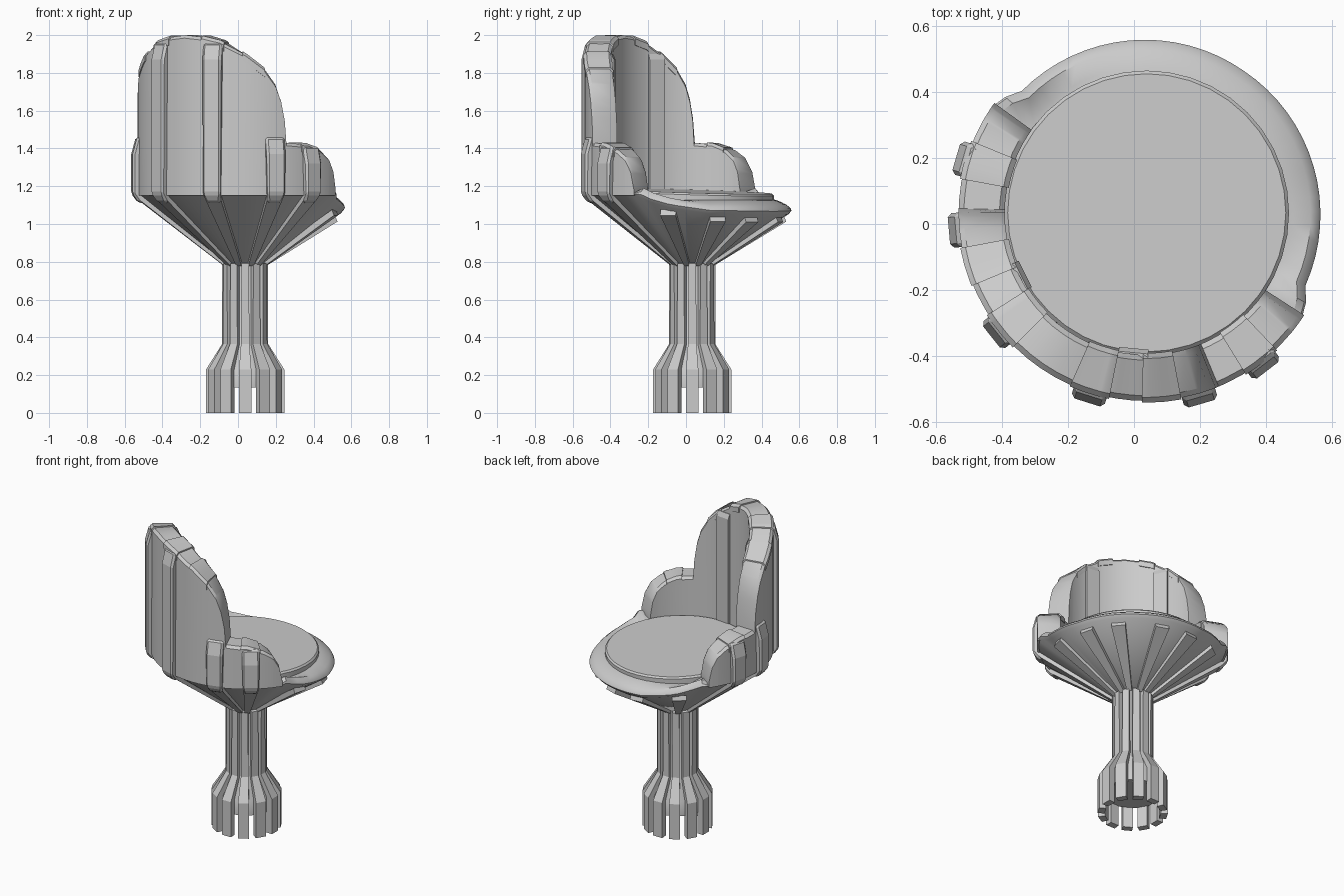
import bpy, bmesh, math
from mathutils import Matrix, Vector

cube = bpy.data.objects.get("Cube")
if cube:
    bpy.data.objects.remove(cube)

CX, CY = 0.038, 0.033          # pedestal axis
BACK = 235.6                   # azimuth of the middle of the backrest

grey = bpy.data.materials.new("plain_grey")
grey.use_nodes = True
GREY = (0.6, 0.6, 0.6, 1)
grey.diffuse_color = GREY
grey.node_tree.nodes["Principled BSDF"].inputs["Base Color"].default_value = GREY


def finish(name, bm, smooth=30):
    bmesh.ops.recalc_face_normals(bm, faces=bm.faces)
    mesh = bpy.data.meshes.new(name)
    bm.to_mesh(mesh)
    bm.free()
    mesh.materials.append(grey)
    ob = bpy.data.objects.new(name, mesh)
    bpy.context.collection.objects.link(ob)
    ob.location = (CX, CY, 0)
    if smooth:
        bpy.ops.object.select_all(action="DESELECT")
        ob.select_set(True)
        bpy.context.view_layer.objects.active = ob
        bpy.ops.object.shade_smooth_by_angle(angle=math.radians(smooth))
    return ob


def polar(r, az, z):
    a = math.radians(az)
    return Vector((r * math.cos(a), r * math.sin(a), z))


def interp(table, x):
    for (x0, y0), (x1, y1) in zip(table, table[1:]):
        if x <= x1:
            return y0 + (y1 - y0) * max(0, x - x0) / (x1 - x0)
    return table[-1][1]


def loft(name, rings, closed_section, closed_path, smooth=30):
    """Skin a list of equal-length cross-sections."""
    bm = bmesh.new()
    vs = [[bm.verts.new(p) for p in ring] for ring in rings]
    n = len(vs[0])
    for i in range(len(vs) if closed_path else len(vs) - 1):
        a, b = vs[i], vs[(i + 1) % len(vs)]
        for j in range(n if closed_section else n - 1):
            k = (j + 1) % n
            bm.faces.new((a[j], a[k], b[k], b[j]))
    if not closed_path:
        bm.faces.new(vs[0])
        bm.faces.new(vs[-1])
    return finish(name, bm, smooth)


def strip(name, az, pts, bevel=0.0):
    """Radial profile of (radius, height, width) points, given thickness sideways."""
    bm = bmesh.new()
    side = polar(1, az + 90, 0)
    a = [bm.verts.new(polar(r, az, z) + side * w / 2) for r, z, w in pts]
    b = [bm.verts.new(polar(r, az, z) - side * w / 2) for r, z, w in pts]
    for i in range(len(pts)):
        j = (i + 1) % len(pts)
        bm.faces.new((a[i], a[j], b[j], b[i]))
    bm.faces.new(a)
    bm.faces.new(b)
    ob = finish(name, bm, 0)
    if bevel:
        m = ob.modifiers.new("edge_bevel", "BEVEL")
        m.width, m.segments = bevel, 1
    return ob


# Height of the wraparound back by angle away from its middle
TOP = [(0, 2.0), (10, 1.99), (21, 1.965), (35, 1.895), (45, 1.82), (51, 1.74),
       (54, 1.66), (56, 1.56), (57, 1.43), (70, 1.42), (80, 1.39), (86, 1.35),
       (89.5, 1.29), (91.5, 1.2)]
# Bowl rim height and radius by the same angle
RIM_Z = [(0, 1.16), (92, 1.16), (100, 1.12), (112, 1.09), (135, 1.06), (180, 1.055)]
RIM_R = [(0, 0.57), (92, 0.57), (100, 0.53), (180, 0.523)]


def wall(name, a0, a1, ri, ro, lift=0.0, drop=None):
    """Curved wall between two angles; with drop it is only a cap on the top edge."""
    stops = {a0, a1} | {s * t for t, _ in TOP for s in (1, -1)} | set(range(-90, 91, 5))
    rings = []
    for off in sorted(s for s in stops if a0 <= s <= a1):
        z = interp(TOP, abs(off)) + lift
        zb = z - drop if drop else 1.15
        c = 0.016
        sec = [(ro, zb), (ro, z - c), (ro - c, z), (ri + c, z), (ri, z - c), (ri, zb)]
        rings.append([polar(r, BACK + off, h) for r, h in sec])
    loft(name, rings, True, False)


# Stem core with flared foot
core = [(0.001, 0.135), (0.172, 0.135), (0.172, 0.23), (0.1, 0.36), (0.1, 0.8), (0.001, 0.8)]
loft("stem_core", [[polar(r, i * 15, z) for r, z in core] for i in range(24)], False, True)

# Twelve stem ribs that run down into the legs
for i in range(12):
    strip(f"stem_leg_{i + 1}", i * 30,
          [(0.09, 0.8, 0.04), (0.122, 0.79, 0.04), (0.122, 0.365, 0.045), (0.207, 0.23, 0.065),
           (0.207, 0, 0.065), (0.165, 0, 0.06), (0.165, 0.23, 0.06), (0.09, 0.36, 0.04)])

# Bowl with a rolled rim that dips at the open side
rings = []
for i in range(72):
    off = i * 5
    d = min(off, 360 - off)
    z, r = interp(RIM_Z, d), interp(RIM_R, d)
    sec = [(0.001, 0.79), (0.1, 0.79), (r - 0.015, z - 0.006), (r, z + 0.012),
           (r - 0.006, z + 0.026), (r - 0.03, max(z + 0.045, 1.1)),
           (0.445, max(1.125, z)), (0.4, max(1.13, z))]
    if d < 92:
        sec = sec[:2] + [(r, z)] + [(q, z) for q, _ in sec[3:]]
    rings.append([polar(q, BACK + off, h) for q, h in sec])
loft("bowl", rings, False, True, 35)

# Seat cushion, tilted slightly down toward the open side
bm = bmesh.new()
bmesh.ops.create_cone(bm, cap_ends=True, segments=40, radius1=0.432, radius2=0.432, depth=0.07)
rim = [e for e in bm.edges if all(v.co.z > 0 for v in e.verts)]
bmesh.ops.bevel(bm, geom=rim, offset=0.01, segments=1, affect="EDGES")
tilt = Matrix.Rotation(0.035, 4, polar(1, BACK - 90, 0))
bm.transform(Matrix.Translation((0, 0, 1.138)) @ tilt)
finish("seat_cushion", bm)

# Backrest with armrests, then the raised caps along its top edge
wall("backrest_shell", -91.5, 91.5, 0.43, 0.57)
for label, a0, a1 in (("inner", 10.5, 23), ("outer", 33, 45), ("arm", 66, 78)):
    wall(f"{label}_cap_left", a0, a1, 0.425, 0.575, 0.008, 0.05)
    wall(f"{label}_cap_right", -a1, -a0, 0.425, 0.575, 0.008, 0.05)

# Ribs, mirrored about the middle of the back
for side, s in (("left", 1), ("right", -1)):
    # Outer wall ribs
    for label, off, top in (("tall", 17, 1.96), ("short", 50.5, 1.46), ("arm", 72, 1.41)):
        strip(f"{label}_wall_rib_{side}", BACK + s * off,
              [(0.54, 1.11, 0.08), (0.57, 1.115, 0.08), (0.602, 1.16, 0.105),
               (0.602, top - 0.09, 0.105), (0.578, top, 0.105), (0.54, top, 0.105)], 0.012)
    # Inner wall strips
    strip(f"inner_wall_strip_{side}", BACK + s * 29,
          [(0.412, 1.16, 0.09), (0.412, 1.87, 0.09), (0.425, 1.9, 0.09),
           (0.46, 1.9, 0.09), (0.46, 1.16, 0.09)])
    # Ribs under the bowl
    for k, off in enumerate((17, 50.5, 72, 109.4, 140.4, 164.4)):
        z, r = interp(RIM_Z, off), interp(RIM_R, off)
        t = 0.97 if off < 92 else 0.9
        re, ze = 0.1 + (r - 0.1) * t, 0.79 + (z - 0.79) * t
        strip(f"bowl_rib_{k + 1}_{side}", BACK + s * off,
              [(0.1, 0.81, 0.03), (0.112, 0.778, 0.03), (re + 0.012, ze - 0.02, 0.085),
               (re, ze + 0.01, 0.085)])
